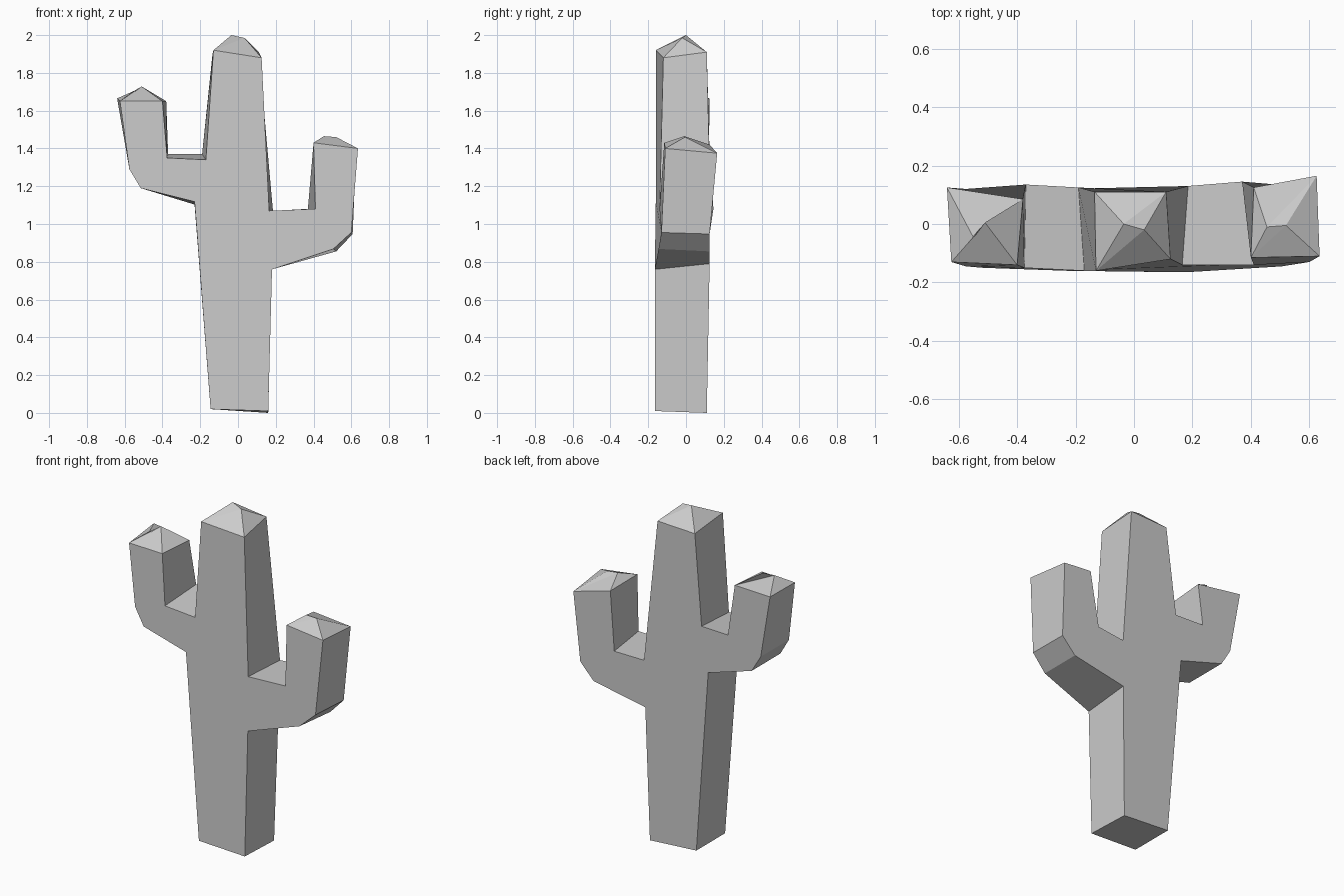
import bpy, bmesh
from mathutils import Vector

if "Cube" in bpy.data.objects:
    bpy.data.objects.remove(bpy.data.objects["Cube"])

# Outline of the cactus: x, z, front y, back y
profile = [
    (-.145, .02, -.16, .11), (.16, .01, -.165, .11),                                    # base
    (.18, .76, -.165, .125), (.505, .868, -.145, .125), (.60, .955, -.13, .125),        # right arm, outside
    (.635, 1.40, -.11, .165), (.40, 1.43, -.115, .125),                                 # right arm, tip
    (.41, 1.08, -.14, .145), (.165, 1.07, -.14, .13),                                   # right arm, inside
    (.125, 1.88, -.12, .11), (-.13, 1.92, -.16, .11),                                   # trunk top
    (-.17, 1.34, -.16, .125), (-.375, 1.35, -.15, .135),                                # left arm, inside
    (-.40, 1.65, -.14, .085), (-.625, 1.65, -.13, .125),                                # left arm, tip
    (-.575, 1.29, -.145, .12), (-.515, 1.19, -.15, .12), (-.23, 1.118, -.16, .12),      # left arm, outside
]
# Hand-made shift of the back outline: index -> dx, dz
shift = {0: (0, 0), 1: (0, -.01), 2: (0, .03), 3: (.015, -.013), 4: (.007, -.008),
         5: (-.01, -.025), 6: (.01, -.01), 7: (-.04, 0), 8: (.02, 0), 9: (-.015, .03),
         10: (-.005, -.02), 11: (-.02, .03), 12: (.005, .02), 13: (.02, 0),
         14: (-.015, .015), 17: (0, -.015)}

bm = bmesh.new()
front, back = [], []
for i, (x, z, yf, yb) in enumerate(profile):
    dx, dz = shift.get(i, (0, 0))
    front.append(bm.verts.new((x, yf, z)))
    back.append(bm.verts.new((x + dx, yb, z + dz)))

# Front, back and side walls; the three tips stay open for their caps
tips = {5: ((.455, -.01, 1.465), (.52, -.005, 1.46)),
        9: ((-.035, 0, 2.0), (.035, -.02, 1.985)),
        13: ((-.55, -.045, 1.705), (-.51, .005, 1.728))}
bm.faces.new(front)
bm.faces.new(back[::-1])
n = len(profile)
for i in range(n):
    j = (i + 1) % n
    if i not in tips:
        bm.faces.new((front[i], back[i], back[j], front[j]))

# Pointed caps with a short ridge
for i, (left, right) in tips.items():
    a, b = bm.verts.new(left), bm.verts.new(right)
    fr, fl, br, bl = front[i], front[i + 1], back[i], back[i + 1]
    for f in ((fl, fr, b), (fl, b, a), (fr, br, b), (br, bl, a), (br, a, b), (bl, fl, a)):
        bm.faces.new(f)

bmesh.ops.recalc_face_normals(bm, faces=bm.faces[:])
mesh = bpy.data.meshes.new("cactus")
bm.to_mesh(mesh)
bm.free()
cactus = bpy.data.objects.new("cactus", mesh)
bpy.context.collection.objects.link(cactus)
